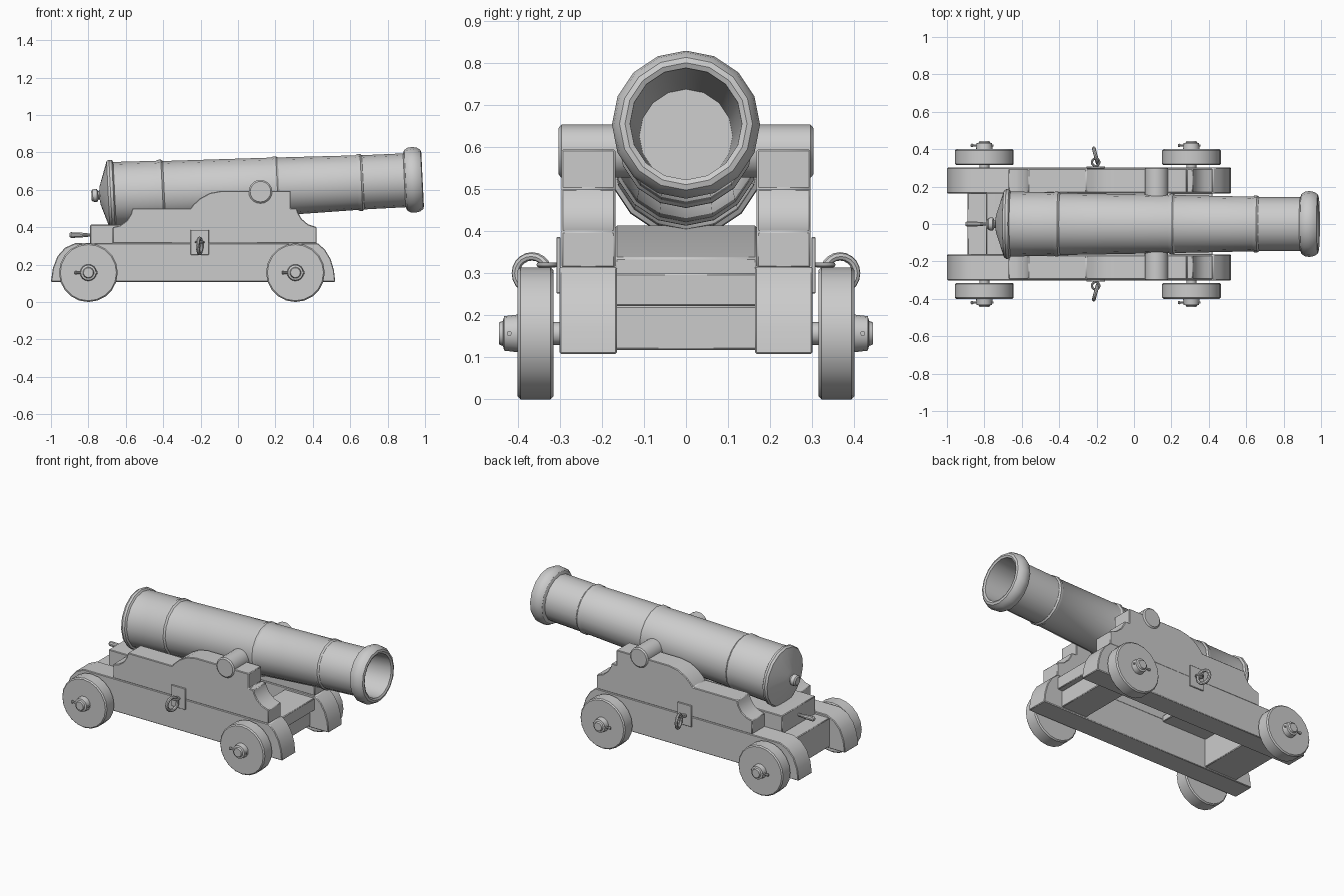
import bpy, bmesh
from math import sin, cos, pi, radians
from mathutils import Matrix, Vector

if "Cube" in bpy.data.objects:
    bpy.data.objects.remove(bpy.data.objects["Cube"])

T = Matrix.Translation
TO_Y = Matrix.Rotation(pi / 2, 4, 'Z')      # turns a lathe axis from x to y


def finish(name, bm, mirror=False, bevel=0.0):
    bmesh.ops.remove_doubles(bm, verts=bm.verts, dist=1e-5)
    bmesh.ops.recalc_face_normals(bm, faces=bm.faces)
    me = bpy.data.meshes.new(name)
    bm.to_mesh(me)
    bm.free()
    me.shade_smooth()
    me.set_sharp_from_angle(angle=radians(32))
    ob = bpy.data.objects.new(name, me)
    bpy.context.collection.objects.link(ob)
    if bevel:
        b = ob.modifiers.new("bevel", 'BEVEL')
        b.width, b.segments, b.limit_method = bevel, 1, 'ANGLE'
        b.angle_limit = radians(40)
    if mirror:
        m = ob.modifiers.new("mirror", 'MIRROR')
        m.use_axis = (False, True, False)
    return ob


def prism(name, profile, y0, y1, mirror=False, bevel=0.004):
    """Extrude an xz outline from y0 to y1."""
    bm = bmesh.new()
    face = bm.faces.new([bm.verts.new((x, y0, z)) for x, z in profile])
    ext = bmesh.ops.extrude_face_region(bm, geom=[face])
    verts = [g for g in ext['geom'] if isinstance(g, bmesh.types.BMVert)]
    bmesh.ops.translate(bm, verts=verts, vec=(0, y1 - y0, 0))
    return finish(name, bm, mirror, bevel)


def box(name, x0, x1, z0, z1, y0, y1, **kw):
    return prism(name, [(x0, z0), (x1, z0), (x1, z1), (x0, z1)], y0, y1, **kw)


def lathe(name, profile, matrix=Matrix(), n=16, mirror=False):
    """Revolve (position, radius) pairs around the local x axis."""
    bm = bmesh.new()
    rings = [[bm.verts.new(matrix @ Vector((s, r * sin(2 * pi * k / n), r * cos(2 * pi * k / n))))
              for k in range(n)] for s, r in profile]
    for a, b in zip(rings, rings[1:]):
        for k in range(n):
            j = (k + 1) % n
            bm.faces.new((a[k], a[j], b[j], b[k]))
    bmesh.ops.dissolve_degenerate(bm, edges=bm.edges, dist=1e-6)
    return finish(name, bm, mirror)


def ring(name, matrix, major, minor, n=20, m=8):
    """Torus around the local x axis, mirrored to both sides."""
    pts = [(minor * cos(2 * pi * k / m), major + minor * sin(2 * pi * k / m)) for k in range(m + 1)]
    return lathe(name, pts, matrix, n, mirror=True)


# Barrel, tilted slightly upward
tilt = T((0.12, 0, 0.613)) @ Matrix.Rotation(radians(-2.8), 4, 'Y') @ T((-0.12, 0, 0))
lathe("barrel", [
    (-0.785, 0), (-0.785, 0.024), (-0.778, 0.033), (-0.755, 0.035), (-0.748, 0.022),
    (-0.742, 0.022), (-0.738, 0.05), (-0.70, 0.165), (-0.695, 0.18), (-0.682, 0.187),
    (-0.667, 0.185), (-0.66, 0.174), (-0.43, 0.169), (-0.42, 0.174), (-0.405, 0.174),
    (-0.395, 0.166), (0.185, 0.156), (0.195, 0.162), (0.21, 0.162), (0.22, 0.155),
    (0.635, 0.146), (0.645, 0.152), (0.66, 0.152), (0.67, 0.145), (0.89, 0.144),
    (0.897, 0.161), (0.915, 0.173), (0.94, 0.176), (0.965, 0.171), (0.984, 0.158),
    (0.988, 0.145), (0.982, 0.133), (0.40, 0.111), (0.40, 0)], tilt)

# Trunnions resting on the cheeks
lathe("trunnions", [(-0.303, 0), (-0.303, 0.055), (-0.296, 0.063), (0.296, 0.063),
                    (0.303, 0.055), (0.303, 0)], T((0.12, 0, 0.59)) @ TO_Y, 20)

# Side cheeks: lower plank and stepped upper plank
prism("lower_cheek", [
    (-1.0, 0.108), (0.52, 0.108), (0.513, 0.17), (0.495, 0.23), (0.465, 0.28), (0.425, 0.315),
    (-0.87, 0.315), (-0.925, 0.29), (-0.965, 0.245), (-0.99, 0.18)], 0.164, 0.301, mirror=True)
prism("upper_cheek", [
    (-0.67, 0.313), (0.42, 0.313), (0.42, 0.40), (0.375, 0.415), (0.34, 0.445), (0.32, 0.48),
    (0.315, 0.50), (0.282, 0.50), (0.282, 0.594), (-0.09, 0.594), (-0.15, 0.583), (-0.205, 0.553),
    (-0.24, 0.52), (-0.255, 0.50), (-0.565, 0.50), (-0.573, 0.47), (-0.595, 0.435),
    (-0.63, 0.41), (-0.67, 0.40)], 0.168, 0.296, mirror=True)

# Cross beams between the cheeks
box("rear_axle_beam", -0.89, -0.66, 0.118, 0.30, -0.17, 0.17)
box("front_axle_beam", 0.21, 0.39, 0.118, 0.222, -0.17, 0.17)
box("front_transom", 0.21, 0.42, 0.222, 0.30, -0.17, 0.17)

# Elevation wedge under the breech, with its handle
prism("elevation_wedge", [(-0.79, 0.297), (-0.35, 0.297), (-0.35, 0.337), (-0.62, 0.413),
                          (-0.79, 0.413)], -0.168, 0.168)
lathe("wedge_handle", [(-0.90, 0), (-0.90, 0.01), (-0.893, 0.015), (-0.85, 0.014),
                       (-0.80, 0.009), (-0.78, 0.009), (-0.78, 0)], T((0, 0, 0.358)), 10)

# Axles, wheels, hub caps and linch pins
R = 0.157
for label, x in (("rear", -0.80), ("front", 0.307)):
    place = T((x, 0, R)) @ TO_Y
    lathe(label + "_axle", [(-0.41, 0), (-0.41, 0.027), (0.41, 0.027), (0.41, 0)], place, 12)
    lathe(label + "_wheel", [(0.315, 0), (0.315, R - 0.007), (0.322, R), (0.393, R),
                             (0.40, R - 0.007), (0.40, 0)], place, 20, mirror=True)
    lathe(label + "_hub_cap", [(0.398, 0), (0.398, 0.045), (0.432, 0.041), (0.435, 0.03),
                               (0.445, 0.026), (0.445, 0)], place, 16, mirror=True)
    lathe(label + "_linch_pin", [(-0.073, 0), (-0.073, 0.006), (-0.066, 0.01), (-0.058, 0.006),
                                 (0.048, 0.006), (0.048, 0)],
          T((x, 0.42, R)), 8, mirror=True)

# Tackle plates with eye bolts and hanging rings
box("tackle_plate", -0.253, -0.155, 0.252, 0.386, 0.298, 0.308, mirror=True, bevel=0.002)
ring("eye_bolt", T((-0.205, 0.33, 0.32)) @ Matrix.Rotation(pi / 2, 4, 'Y'), 0.02, 0.006, 14)
ring("tackle_ring", T((-0.205, 0.366, 0.30)) @ Matrix.Rotation(radians(15), 4, 'Z'), 0.04, 0.01)
